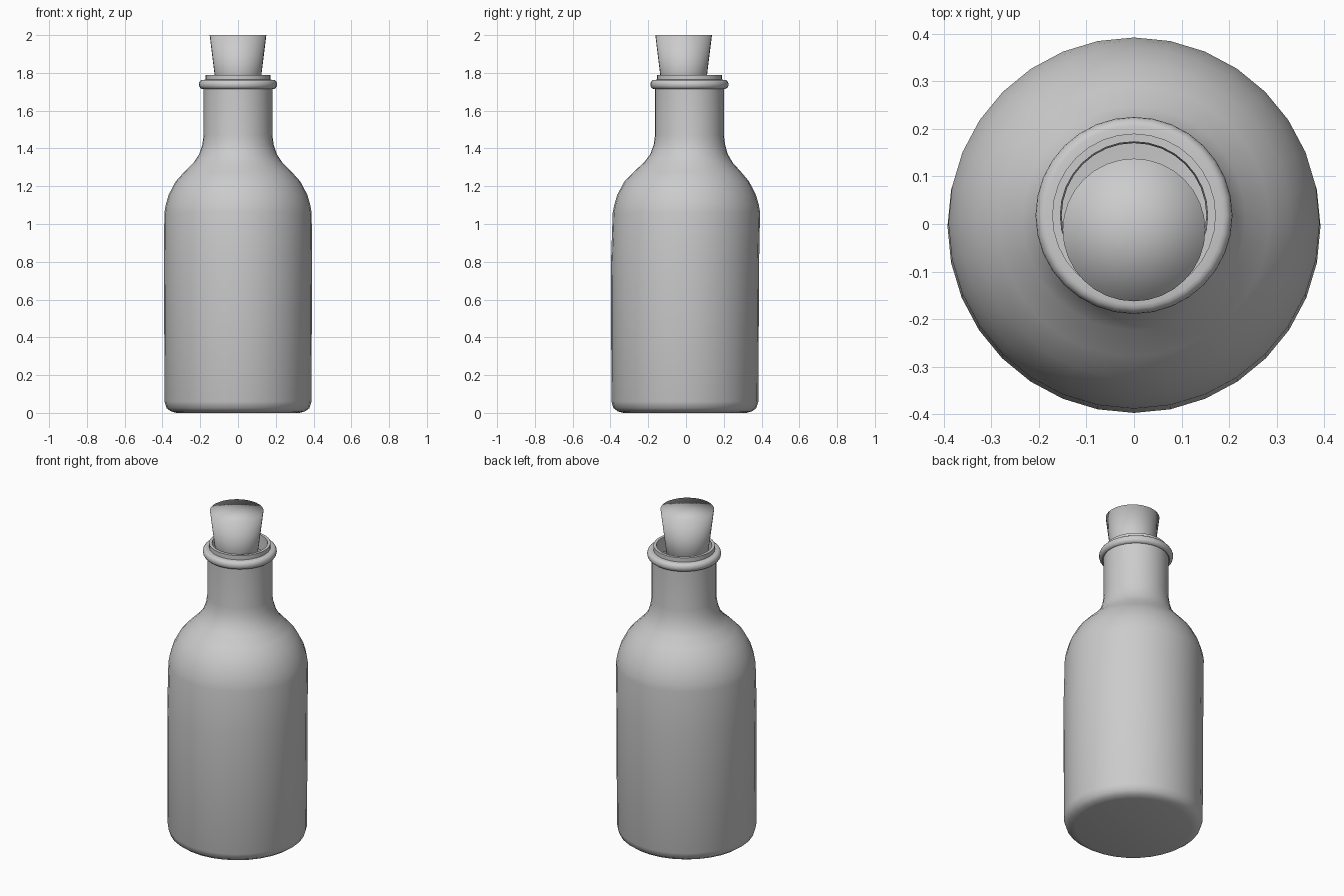
import bpy, bmesh, math

if "Cube" in bpy.data.objects:
    bpy.data.objects.remove(bpy.data.objects["Cube"])

mat = bpy.data.materials.new("plain grey")
mat.diffuse_color = (0.6, 0.6, 0.6, 1)
mat.use_nodes = True
mat.node_tree.nodes["Principled BSDF"].inputs["Base Color"].default_value = mat.diffuse_color


def lathe(name, profile, segments=32, sharp=None):
    """Revolve (radius, z, centre y) points; radius 0 closes the end."""
    bm = bmesh.new()
    rings = []
    for r, z, cy in profile:
        if r == 0:
            rings.append([bm.verts.new((0, cy, z))] * segments)
        else:
            rings.append([bm.verts.new((r * math.cos(2 * math.pi * i / segments),
                                        cy + r * math.sin(2 * math.pi * i / segments), z))
                          for i in range(segments)])
    for a, b in zip(rings, rings[1:]):
        for i in range(segments):
            j = (i + 1) % segments
            corners = list(dict.fromkeys((a[i], a[j], b[j], b[i])))
            bm.faces.new(corners)
    mesh = bpy.data.meshes.new(name)
    bm.to_mesh(mesh)
    bm.free()
    mesh.materials.append(mat)
    ob = bpy.data.objects.new(name, mesh)
    bpy.context.collection.objects.link(ob)
    mesh.shade_smooth()
    if sharp:
        mesh.set_sharp_from_angle(angle=math.radians(sharp))
    return ob


# Bottle: base, body, shoulder and neck, leaning slightly to the back
n = 0.018
bottle = [(0, 0.0, -0.006), (0.325, 0.0, -0.006), (0.355, 0.008, -0.006),
          (0.378, 0.025, -0.006), (0.389, 0.06, -0.006),
          (0.392, 0.8, -0.005), (0.390, 1.06, 0.002), (0.383, 1.10, 0.003),
          (0.367, 1.155, 0.003), (0.330, 1.225, 0.004), (0.285, 1.275, 0.007),
          (0.235, 1.325, 0.012), (0.205, 1.37, 0.016), (0.189, 1.42, n),
          (0.182, 1.47, n), (0.182, 1.72, n)]
# Rounded bead around the mouth
for k in range(9):
    a = math.radians(-90 + 180 * k / 8)
    bottle.append((0.188 + 0.019 * math.cos(a), 1.739 + 0.024 * math.sin(a), n))
# Collar above the bead and inner wall of the mouth
bottle += [(0.172, 1.764, n), (0.172, 1.79, n), (0.155, 1.79, n), (0.152, 1.70, n)]
lathe("bottle", bottle, sharp=50)

# Tapered cork standing in the mouth
c = -0.0125
lathe("cork", [(0, 1.62, c), (0.103, 1.62, c), (0.15, 2.0, c), (0, 2.0, c)])
